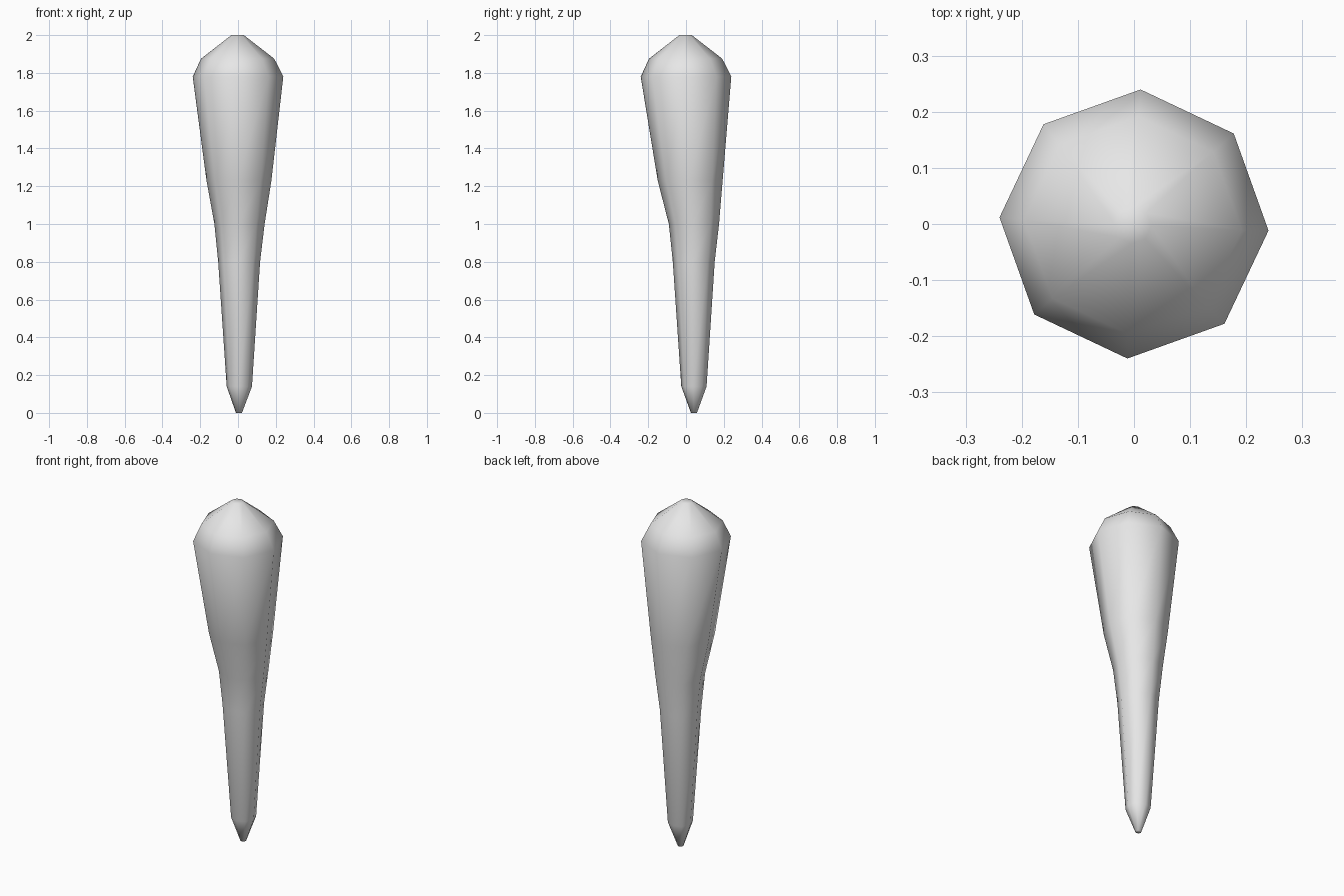
import bpy, bmesh
from math import cos, sin, pi, radians

cube = bpy.data.objects.get("Cube")
if cube:
    bpy.data.objects.remove(cube, do_unlink=True)

# Single plain grey
grey = bpy.data.materials.new("plain grey")
grey.use_nodes = True
colour = (0.8, 0.8, 0.8, 1)
grey.diffuse_color = colour
grey.node_tree.nodes["Principled BSDF"].inputs["Base Color"].default_value = colour

# Rings from tip to crown: centre x, centre y, height, radius
RINGS = [
    (0.005, 0.042, 0.0, 0.016),
    (0.007, 0.042, 0.14, 0.067),
    (0.006, 0.041, 0.80, 0.111),
    (0.008, 0.042, 1.00, 0.133),
    (0.005, 0.022, 1.23, 0.172),
    (0.0, 0.0, 1.78, 0.24),
    (-0.002, -0.002, 1.875, 0.194),
    (-0.002, -0.002, 2.0, 0.033),
]
SIDES = 8
TWIST = radians(-2.8)

# Club: eight-sided loft with small flat ends
bm = bmesh.new()
loops = []
for cx, cy, z, r in RINGS:
    angles = [TWIST + 2 * pi * i / SIDES for i in range(SIDES)]
    loops.append([bm.verts.new((cx + r * cos(a), cy + r * sin(a), z)) for a in angles])
for low, high in zip(loops, loops[1:]):
    for i in range(SIDES):
        j = (i + 1) % SIDES
        bm.faces.new((low[i], low[j], high[j], high[i]))
bm.faces.new(loops[-1])
bm.faces.new(loops[0][::-1])
for face in bm.faces:
    face.smooth = True

mesh = bpy.data.meshes.new("club")
bm.to_mesh(mesh)
bm.free()
mesh.materials.append(grey)
club = bpy.data.objects.new("club", mesh)
bpy.context.collection.objects.link(club)
